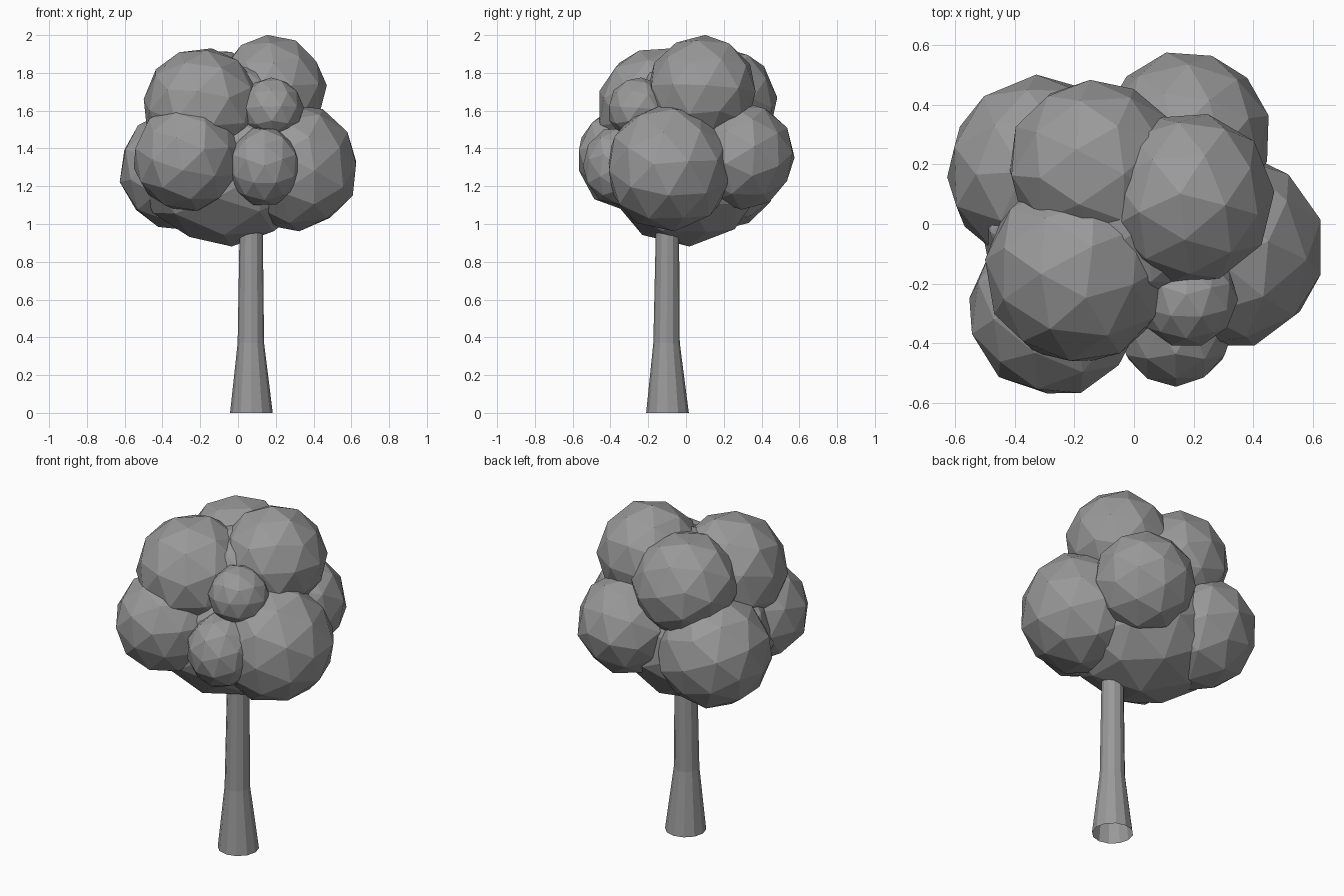
import bpy, bmesh, math, random
from mathutils import Matrix, Vector, Euler

if "Cube" in bpy.data.objects:
    bpy.data.objects.remove(bpy.data.objects["Cube"])

random.seed(4)

# Dark grey used on every part
grey = bpy.data.materials.new("dark_grey")
grey.diffuse_color = (0.32, 0.32, 0.32, 1)
grey.use_nodes = True
grey.node_tree.nodes["Principled BSDF"].inputs["Base Color"].default_value = grey.diffuse_color


def make_object(name, bm):
    mesh = bpy.data.meshes.new(name)
    bm.to_mesh(mesh)
    bm.free()
    mesh.materials.append(grey)
    obj = bpy.data.objects.new(name, mesh)
    bpy.context.collection.objects.link(obj)
    return obj


# Trunk: flared low-poly tube, open at the base and hidden at the top
def trunk(rings, sides=12):
    bm = bmesh.new()
    loops = []
    for x, y, z, r in rings:
        loops.append([bm.verts.new((x + r * math.cos(2 * math.pi * i / sides),
                                    y + r * math.sin(2 * math.pi * i / sides), z))
                      for i in range(sides)])
    for a, b in zip(loops, loops[1:]):
        for i in range(sides):
            j = (i + 1) % sides
            bm.faces.new((a[i], a[j], b[j], b[i]))
    make_object("trunk", bm)


# Foliage: faceted balls, each turned and slightly roughened
def leaf_clump(name, centre, radii):
    bm = bmesh.new()
    bmesh.ops.create_icosphere(bm, subdivisions=2, radius=1)
    turn = Euler([random.uniform(0, math.tau) for _ in range(3)]).to_matrix().to_4x4()
    for v in bm.verts:
        v.co *= random.uniform(0.995, 1.03)
    size = Matrix.Diagonal((*radii, 1))
    bmesh.ops.transform(bm, matrix=Matrix.Translation(Vector(centre)) @ size @ turn, verts=bm.verts)
    make_object(name, bm)


trunk([(0.071, -0.098, 0.0, 0.113), (0.068, -0.103, 0.37, 0.07), (0.07, -0.098, 1.0, 0.061)])

leaf_clump("leaves_core", (-0.06, 0.0, 1.285), (0.46, 0.415, 0.40))
leaf_clump("leaves_upper_core", (0.0, 0.02, 1.55), (0.33, 0.33, 0.33))

clumps = [
    ("leaves_upper_left", (-0.19, -0.155, 1.62), (0.315, 0.315, 0.315)),
    ("leaves_upper_back", (-0.13, 0.19, 1.64), (0.29, 0.295, 0.29)),
    ("leaves_top_right", (0.18, 0.085, 1.71), (0.285, 0.29, 0.285)),
    ("leaves_right", (0.30, -0.09, 1.30), (0.335, 0.335, 0.335)),
    ("leaves_left", (-0.31, 0.175, 1.285), (0.318, 0.318, 0.318)),
    ("leaves_back", (0.175, 0.295, 1.365), (0.28, 0.28, 0.285)),
    ("leaves_front_left", (-0.265, -0.29, 1.35), (0.288, 0.288, 0.285)),
    ("leaves_front_small", (0.14, -0.35, 1.305), (0.19, 0.195, 0.21)),
    ("leaves_upper_front_small", (0.18, -0.25, 1.61), (0.165, 0.165, 0.165)),
]
for clump in clumps:
    leaf_clump(*clump)
